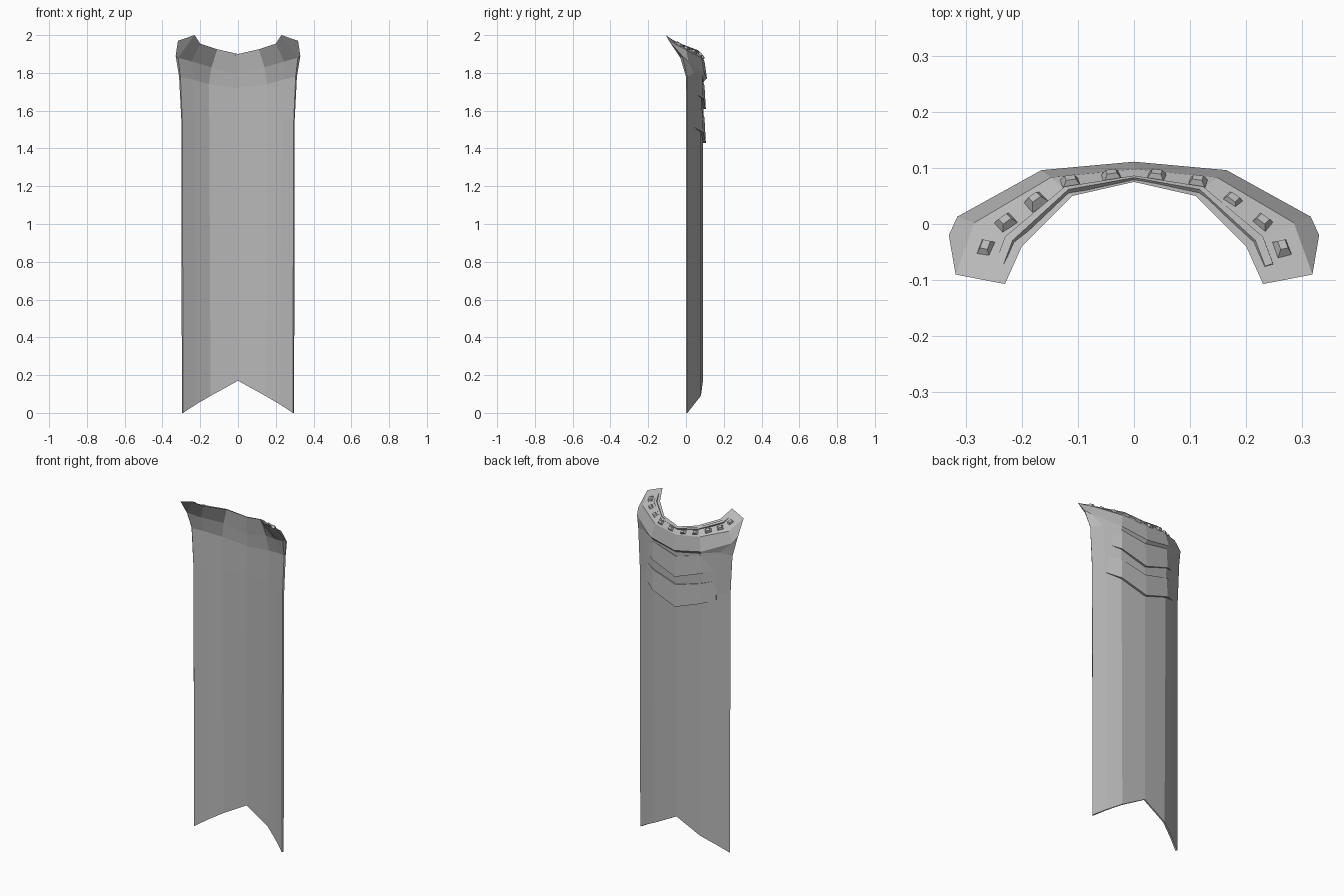
import bpy, bmesh
from mathutils import Vector as V

if "Cube" in bpy.data.objects:
    bpy.data.objects.remove(bpy.data.objects["Cube"])

cloth = bpy.data.materials.new("grey cloth")
cloth.diffuse_color = (0.48, 0.48, 0.48, 1)
cloth.use_nodes = True
cloth.node_tree.nodes["Principled BSDF"].inputs["Base Color"].default_value = cloth.diffuse_color

# Half profiles: each column runs up the inside, over the collar, down the outside
COLS = [[V(p) for p in col] for col in [
    [(0, .082, .17), (0, .083, 1.55), (0, .085, 1.72), (0, .083, 1.79), (0, .075, 1.90),
     (0, .098, 1.86), (0, .111, 1.77), (0, .094, 1.755), (0, .091, 1.55), (0, .090, .17)],
    [(.145, .071, .09), (.152, .072, 1.55), (.155, .073, 1.74), (.14, .063, 1.83), (.11, .05, 1.925),
     (.148, .083, 1.88), (.165, .096, 1.80), (.16, .086, 1.785), (.155, .080, 1.55), (.148, .079, .09)],
    [(.222, .035, .045), (.23, .036, 1.55), (.24, .032, 1.765), (.245, .0, 1.86), (.20, -.04, 1.955),
     (.285, .002, 1.92), (.315, .013, 1.86), (.252, .042, 1.80), (.235, .044, 1.55), (.227, .043, .045)],
    [(.29, 0, 0), (.295, 0, 1.55), (.305, 0, 1.78), (.317, -.03, 1.88), (.23, -.107, 2.0),
     (.318, -.09, 1.97), (.33, -.02, 1.89), (.312, .006, 1.78), (.30, .008, 1.55), (.297, .008, 0)],
]]


def flip(p):
    return V((-p.x, p.y, p.z))


def build(name, verts, faces):
    bm = bmesh.new()
    vs = [bm.verts.new(v) for v in verts]
    for f in faces:
        bm.faces.new([vs[i] for i in f])
    bmesh.ops.remove_doubles(bm, verts=bm.verts, dist=1e-5)
    bmesh.ops.recalc_face_normals(bm, faces=bm.faces)
    me = bpy.data.meshes.new(name)
    bm.to_mesh(me)
    bm.free()
    me.materials.append(cloth)
    ob = bpy.data.objects.new(name, me)
    bpy.context.collection.objects.link(ob)
    return ob


def loft(name, rings):
    """Skin closed rings of equal length and cap both ends."""
    n = len(rings[0])
    verts = [p for r in rings for p in r]
    faces = [(a * n + i, a * n + (i + 1) % n, (a + 1) * n + (i + 1) % n, (a + 1) * n + i)
             for a in range(len(rings) - 1) for i in range(n)]
    for base in (0, (len(rings) - 1) * n):
        for i in range(n // 2 - 1):
            faces.append((base + i, base + i + 1, base + n - 2 - i, base + n - 1 - i))
        if n % 2:
            faces.append((base + n // 2 - 1, base + n // 2, base + n // 2 + 1))
    return build(name, verts, faces)


def mirrored(rings):
    return [[flip(p) for p in r] for r in rings[:0:-1]] + rings


# Cloth panel with flared collar
loft("cape", mirrored(COLS))


def collar(u, v):
    """Point on the collar top: u along the columns, v from rim to outer edge."""
    i = min(int(u), 2)
    a, b = ([c[4].lerp(c[5], v) for c in COLS[i:i + 2]])
    return a.lerp(b, u - i)


def collar_normal(u, v):
    n = (collar(u + .02, v) - collar(u - .02, v)).cross(collar(u, v + .05) - collar(u, v - .05))
    n.normalize()
    return n if n.z > 0 else -n


# Raised lip that follows the collar rim
lip = []
for u in (0, 1, 2, 2.6):
    n = V((0, .5, .85)) if u == 0 else collar_normal(u - .05, .3)
    h = .001 if u > 2.5 else .007
    lip.append([collar(u, .16) - n * .004, collar(u, .18) + n * h,
                collar(u, .34) + n * h, collar(u, .36) - n * .004])
loft("collar_lip", mirrored(lip))

# Square studs along the collar
for u in (.3, .85, 1.35, 1.8, 2.35):
    v = .62
    c, n = collar(u, v), collar_normal(u, v)
    t = (collar(u + .02, v) - collar(u - .02, v)).normalized()
    s = n.cross(t)
    base = [c - n * .004 + t * (a * .018) + s * (b * .014) for a, b in ((-1, -1), (1, -1), (1, 1), (-1, 1))]
    top = [c + n * .012 + t * (a * .009) + s * (b * .007) for a, b in ((-1, -1), (1, -1), (1, 1), (-1, 1))]
    loft("stud_right", [base, top])
    loft("stud_left", [[flip(p) for p in r] for r in (base, top)])

# Overlapping folds across the upper back, thick at the lower edge
STATIONS = [(V((0, .091, 0)), V((0, 1, 0)), 0, .014),
            (V((.156, .081, 0)), V((.3, .95, 0)), .055, .011),
            (V((.232, .045, 0)), V((.45, .89, 0)), .08, .001)]
for name, low, high in (("lower_fold", 1.43, 1.56), ("upper_fold", 1.61, 1.73)):
    rings = []
    for p, n, rise, h in STATIONS:
        z0, z1 = V((0, 0, low + rise)), V((0, 0, high + rise * .8))
        rings.append([p + z0 - n * .003, p + z0 + n * h, p + z1 + n * h * .5, p + z1 - n * .003])
    loft(name, mirrored(rings))
